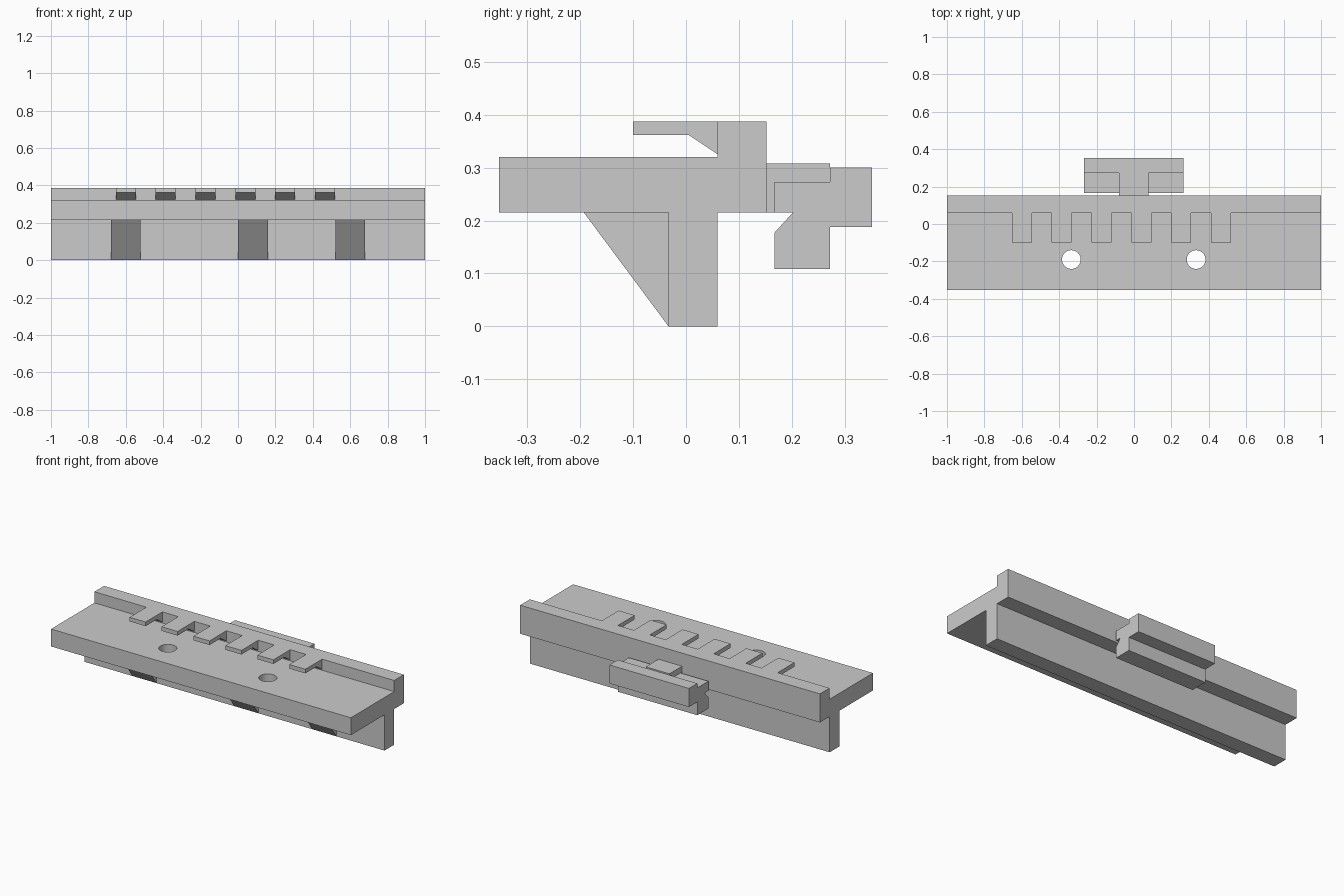
import bpy
import bmesh
from mathutils import Vector

if "Cube" in bpy.data.objects:
    bpy.data.objects.remove(bpy.data.objects["Cube"], do_unlink=True)

grey = bpy.data.materials.new("plain grey")
grey.use_nodes = True
COLOUR = (0.6, 0.6, 0.6, 1.0)
grey.diffuse_color = COLOUR
grey.node_tree.nodes["Principled BSDF"].inputs["Base Color"].default_value = COLOUR


def extrude_profile(name, points, x0, x1):
    """Extrude a (y, z) outline along x from x0 to x1."""
    bm = bmesh.new()
    face = bm.faces.new([bm.verts.new((x0, y, z)) for y, z in points])
    result = bmesh.ops.extrude_face_region(bm, geom=[face])
    moved = [v for v in result["geom"] if isinstance(v, bmesh.types.BMVert)]
    bmesh.ops.translate(bm, verts=moved, vec=Vector((x1 - x0, 0, 0)))
    bmesh.ops.recalc_face_normals(bm, faces=bm.faces)
    mesh = bpy.data.meshes.new(name)
    bm.to_mesh(mesh)
    bm.free()
    mesh.materials.append(grey)
    obj = bpy.data.objects.new(name, mesh)
    bpy.context.collection.objects.link(obj)
    return obj


# Shared heights and depths
PLATE_BOTTOM, PLATE_TOP, WALL_TOP = 0.215, 0.32, 0.387
FRONT, LEG_FRONT, LEG_BACK, WALL_BACK = -0.353, -0.033, 0.06, 0.152

# Main rail: shelf, rear wall and downward leg in one section
rail = extrude_profile("rail", [
    (FRONT, PLATE_BOTTOM), (LEG_FRONT, PLATE_BOTTOM), (LEG_FRONT, 0),
    (LEG_BACK, 0), (LEG_BACK, PLATE_BOTTOM), (WALL_BACK, PLATE_BOTTOM),
    (WALL_BACK, WALL_TOP), (LEG_BACK, WALL_TOP), (LEG_BACK, PLATE_TOP),
    (FRONT, PLATE_TOP)], -1, 1)

# Two round screw holes through the shelf
for x in (-0.335, 0.332):
    bpy.ops.mesh.primitive_cylinder_add(vertices=40, radius=0.05, depth=0.4,
                                        location=(x, -0.19, 0.27))
    cutter = bpy.context.object
    cutter.name = "hole_cutter"
    cutter.hide_render = True
    cutter.data.materials.append(grey)
    cut = rail.modifiers.new("hole", "BOOLEAN")
    cut.operation = "DIFFERENCE"
    cut.solver = "EXACT"
    cut.object = cutter
    bpy.context.view_layer.objects.active = rail
    bpy.ops.object.modifier_apply(modifier=cut.name)
    bpy.data.objects.remove(cutter, do_unlink=True)

# Six overhanging teeth with sloped undersides
for i in range(6):
    x = -0.653 + i * 0.213
    extrude_profile(f"tooth_{i + 1}", [
        (-0.1, WALL_TOP), (-0.1, 0.362), (0.005, 0.362),
        (LEG_BACK, 0.325), (LEG_BACK, WALL_TOP)], x, x + 0.107)

# Three triangular ribs under the shelf
for i, x in enumerate((-0.68, 0, 0.52)):
    extrude_profile(f"rib_{i + 1}", [
        (-0.193, PLATE_BOTTOM), (LEG_FRONT, 0), (LEG_FRONT, PLATE_BOTTOM)],
        x, x + 0.16)

# Rear clip with a notched inner face
extrude_profile("rear_clip", [
    (0.167, 0.273), (0.272, 0.273), (0.272, 0.3), (0.352, 0.3),
    (0.352, 0.188), (0.272, 0.188), (0.272, 0.108), (0.167, 0.108),
    (0.167, 0.177), (0.202, PLATE_BOTTOM), (0.167, PLATE_BOTTOM)],
    -0.266, 0.264)

# Neck joining the clip to the rear wall
extrude_profile("clip_neck", [
    (WALL_BACK, PLATE_BOTTOM), (0.272, PLATE_BOTTOM),
    (0.272, 0.308), (WALL_BACK, 0.308)], -0.08, 0.078)
